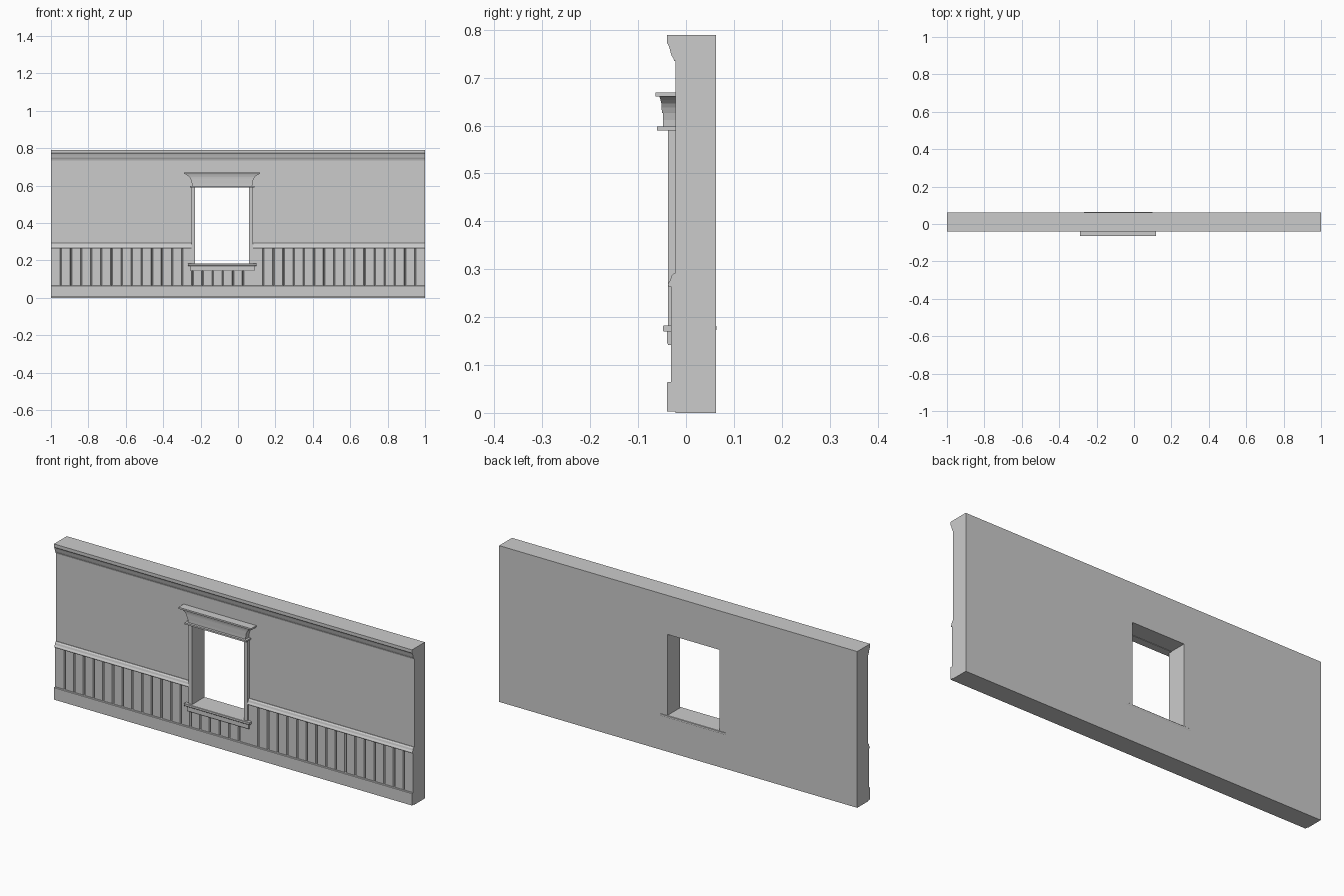
import bpy, bmesh

if "Cube" in bpy.data.objects:
    bpy.data.objects.remove(bpy.data.objects["Cube"])

WALL_F, WALL_B, TOP = -0.022, 0.0622, 0.789
CX = -0.085                        # window centre line
OPEN_H, CASE_H = 0.145, 0.164      # half widths of opening and casing
SILL_Z, HEAD_Z = 0.183, 0.592


def finish(name, bm):
    bmesh.ops.recalc_face_normals(bm, faces=bm.faces)
    me = bpy.data.meshes.new(name)
    bm.to_mesh(me)
    bm.free()
    ob = bpy.data.objects.new(name, me)
    bpy.context.collection.objects.link(ob)
    return ob


def loft(name, rings):
    """Skin a list of closed rings and cap both ends."""
    bm = bmesh.new()
    vs = [[bm.verts.new(p) for p in r] for r in rings]
    n = len(vs[0])
    for a, b in zip(vs, vs[1:]):
        for i in range(n):
            j = (i + 1) % n
            bm.faces.new((a[i], a[j], b[j], b[i]))
    bm.faces.new(vs[0])
    bm.faces.new(vs[-1])
    return finish(name, bm)


def box(name, x0, x1, y0, y1, z0, z1):
    return loft(name, [[(x0, y0, z), (x1, y0, z), (x1, y1, z), (x0, y1, z)] for z in (z0, z1)])


def moulding(name, x0, x1, profile):
    """Run a (y, z) profile along x."""
    return loft(name, [[(x, y, z) for y, z in profile] for x in (x0, x1)])


# wall with window opening
def rect(x0, x1, z0, z1):
    return [(x0, z0), (x1, z0), (x1, z1), (x0, z1)]

bm = bmesh.new()
outer = rect(-1, 1, 0, TOP)
inner = rect(CX - OPEN_H, CX + OPEN_H, SILL_Z - 0.002, HEAD_Z)
loops = [[bm.verts.new((x, y, z)) for x, z in r]
         for r, y in ((outer, WALL_F), (inner, WALL_F), (inner, WALL_B), (outer, WALL_B))]
for k in range(4):
    a, b = loops[k], loops[(k + 1) % 4]
    for i in range(4):
        j = (i + 1) % 4
        bm.faces.new((a[i], a[j], b[j], b[i]))
finish("wall", bm)

# crown moulding along the top
moulding("crown_moulding", -1, 1, [
    (WALL_F, TOP), (-0.04, TOP), (-0.04, 0.773), (-0.0365, 0.768), (-0.0345, 0.762),
    (-0.032, 0.752), (-0.0295, 0.745), (-0.0265, 0.741), (-0.0245, 0.735), (WALL_F, 0.735)])

# baseboard
moulding("baseboard", -1, 1, [
    (WALL_F, 0.003), (-0.04, 0.003), (-0.04, 0.063), (-0.038, 0.065), (WALL_F, 0.065)])

# chair rail, one run on each side of the window
RAIL = [(WALL_F, 0.292), (-0.025, 0.292), (-0.0305, 0.286), (-0.033, 0.277),
        (-0.037, 0.271), (-0.038, 0.267), (-0.036, 0.264), (WALL_F, 0.264)]
moulding("chair_rail_left", -1, CX - CASE_H, RAIL)
moulding("chair_rail_right", CX + CASE_H, 1, RAIL)

# wainscot boards with narrow V grooves
PITCH = 2 * 0.947 / 35
GROOVES = [-0.947 + PITCH * i for i in range(36)]


def wainscot(name, x0, x1, z1, face=-0.031, w=0.0045, deep=-0.0235):
    pts = [(x0, face)]
    for g in GROOVES:
        if x0 + w < g < x1 - w:
            pts += [(g - w, face), (g - 0.001, deep), (g + 0.001, deep), (g + w, face)]
    pts += [(x1, face), (x1, WALL_F), (x0, WALL_F)]
    loft(name, [[(x, y, z) for x, y in pts] for z in (0.064, z1)])


L, R = CX - CASE_H, CX + CASE_H
wainscot("wainscot_left", -1, L, 0.265)
wainscot("wainscot_under_window", L, R, 0.172)
wainscot("wainscot_right", R, 1, 0.265)

# window side casings
for side, s in (("left", -1), ("right", 1)):
    xs = sorted((CX + s * OPEN_H, CX + s * CASE_H))
    box("casing_" + side, xs[0], xs[1], -0.0378, WALL_F, SILL_Z, HEAD_Z)

# sill running through the wall, with softened nose
moulding("window_sill", CX - 0.183, CX + 0.183, [
    (0.0632, 0.173), (0.0632, 0.181), (0.0615, SILL_Z), (-0.0465, SILL_Z), (-0.048, 0.1815),
    (-0.048, 0.172), (-0.0465, 0.170), (0.0615, 0.170)])

# apron under the sill
moulding("apron", CX - 0.172, CX + 0.172, [
    (WALL_F, 0.171), (-0.04, 0.171), (-0.04, 0.148), (-0.037, 0.142), (WALL_F, 0.142)])

# window header: bead, flaring frieze, cap
box("header_bead", CX - 0.172, CX + 0.172, -0.0605, WALL_F, 0.590, 0.598)
FLARE = [(0.598, 0.161, -0.048), (0.612, 0.162, -0.048), (0.626, 0.165, -0.0485),
         (0.627, 0.1655, -0.0505), (0.638, 0.170, -0.0508), (0.646, 0.175, -0.0515),
         (0.653, 0.183, -0.053), (0.658, 0.191, -0.0545), (0.661, 0.198, -0.0555)]
loft("header_frieze", [[(CX - h, y, z), (CX + h, y, z), (CX + h, WALL_F, z), (CX - h, WALL_F, z)]
                       for z, h, y in FLARE])
box("header_cap", CX - 0.203, CX + 0.203, -0.0635, WALL_F, 0.661, 0.669)
